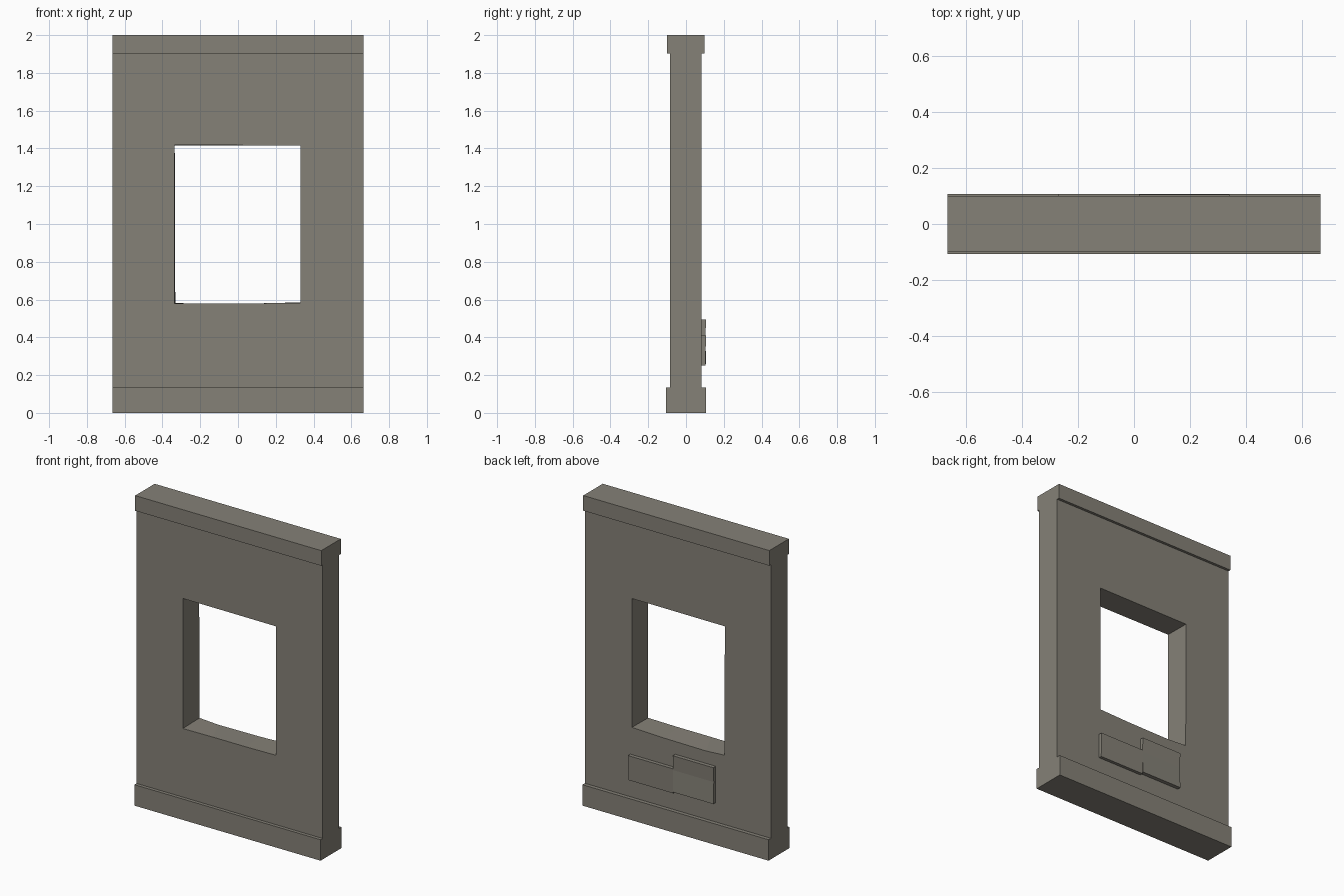
import bpy, bmesh

if "Cube" in bpy.data.objects:
    bpy.data.objects.remove(bpy.data.objects["Cube"])

# Dark warm stone
stone = bpy.data.materials.new("stone")
stone.diffuse_color = (0.235, 0.220, 0.185, 1.0)
stone.use_nodes = True
stone.node_tree.nodes["Principled BSDF"].inputs["Base Color"].default_value = stone.diffuse_color


def finish(name, bm):
    bmesh.ops.recalc_face_normals(bm, faces=bm.faces)
    mesh = bpy.data.meshes.new(name)
    bm.to_mesh(mesh)
    bm.free()
    mesh.materials.append(stone)
    obj = bpy.data.objects.new(name, mesh)
    bpy.context.collection.objects.link(obj)
    return obj


def extrude_x(name, profile, x0, x1):
    """Closed (y, z) profile swept from x0 to x1."""
    bm = bmesh.new()
    a = [bm.verts.new((x0, y, z)) for y, z in profile]
    b = [bm.verts.new((x1, y, z)) for y, z in profile]
    n = len(profile)
    bm.faces.new(a)
    bm.faces.new(b)
    for i in range(n):
        bm.faces.new((a[i], a[(i + 1) % n], b[(i + 1) % n], b[i]))
    return finish(name, bm)


def rect(y0, y1, z0, z1):
    return [(y0, z0), (y1, z0), (y1, z1), (y0, z1)]


W = 0.665
BASE_TOP, CAP_BOTTOM = 0.135, 1.902
BACK = 0.082

# Base plinth and top cap
extrude_x("base_plinth", rect(-0.107, 0.107, 0, BASE_TOP), -W, W)
extrude_x("top_cap", rect(-0.1, 0.099, CAP_BOTTOM, 2.0), -W, W)

# Wall panel with a window opening whose sill is slightly worn
outer = [(-W, BASE_TOP), (W, BASE_TOP), (W, CAP_BOTTOM), (-W, CAP_BOTTOM)]
sides = {
    -0.085: [(-0.335, 0.578), (-0.12, 0.580), (0.12, 0.580), (0.33, 0.583),
             (0.33, 1.416), (-0.335, 1.418)],
    BACK: [(-0.332, 0.583), (-0.2, 0.575), (0.1, 0.578), (0.33, 0.585),
           (0.33, 1.418), (-0.335, 1.416)],
}
bm = bmesh.new()
rings = []
for y, hole in sides.items():
    o = [bm.verts.new((x, y, z)) for x, z in outer]
    h = [bm.verts.new((x, y, z)) for x, z in hole]
    bm.faces.new((o[0], o[1], h[3], h[2], h[1], h[0]))
    bm.faces.new((o[1], o[2], h[4], h[3]))
    bm.faces.new((o[2], o[3], h[5], h[4]))
    bm.faces.new((o[3], o[0], h[0], h[5]))
    rings.append((o, h))
for front, back in zip(*rings):
    n = len(front)
    for i in range(n):
        j = (i + 1) % n
        bm.faces.new((front[i], front[j], back[j], back[i]))
finish("wall_panel", bm)

# Raised bricks on the back face
extrude_x("wide_brick", [(BACK - 0.01, 0.25), (0.102, 0.25), (0.106, 0.41),
                         (BACK - 0.01, 0.41)], 0.02, 0.34)
extrude_x("split_brick", [(BACK - 0.01, 0.26), (0.107, 0.26), (0.102, 0.40),
                          (0.107, 0.495), (BACK - 0.01, 0.495)], -0.27, 0.02)
